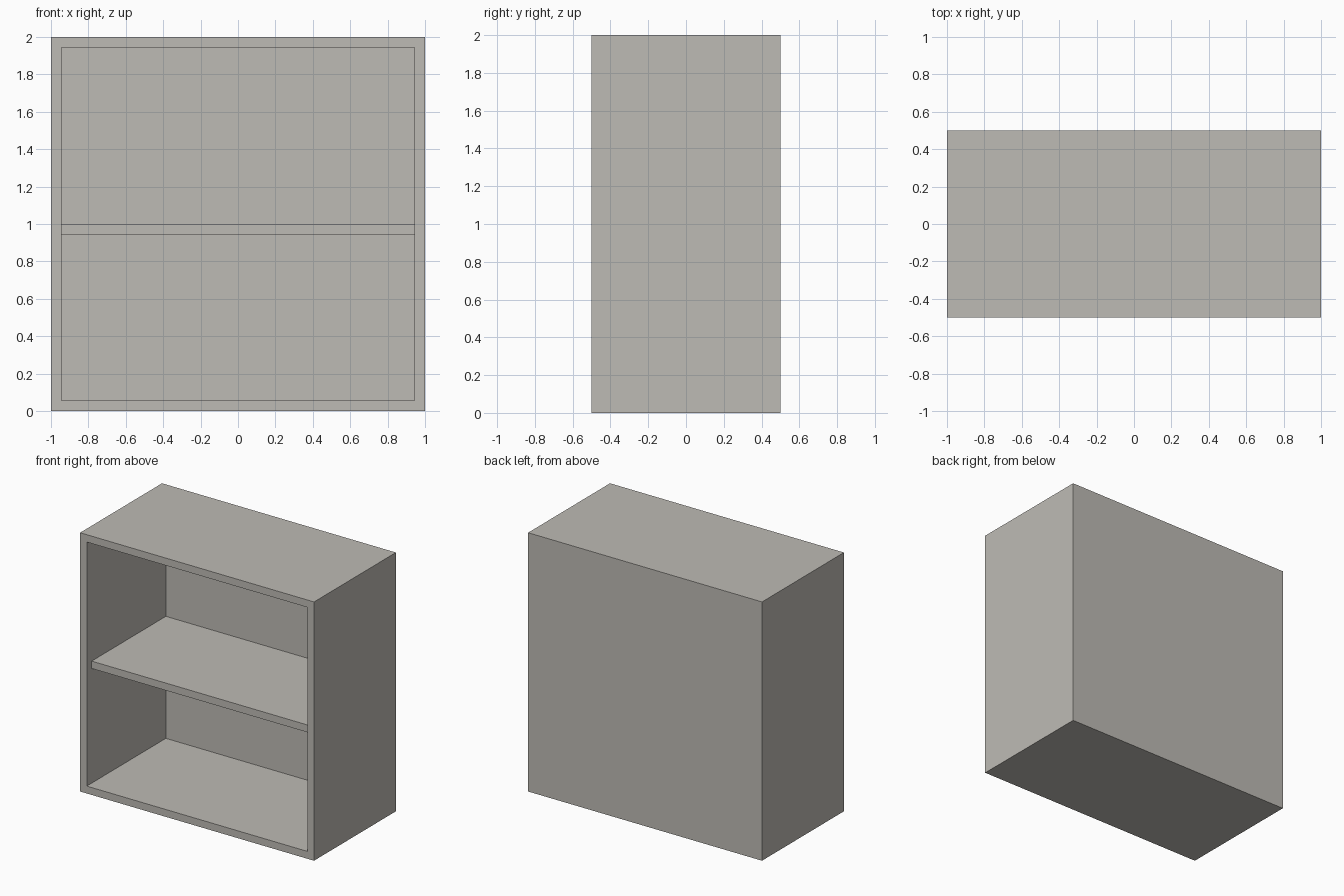
import bpy

cube = bpy.data.objects.get("Cube")
if cube:
    bpy.data.objects.remove(cube, do_unlink=True)

W, D, H = 2.0, 1.0, 2.0   # overall size
T = 0.057                 # panel thickness
BACK = 0.034              # back panel thickness
SETBACK = 0.06            # shelf set back from the front

# Single warm grey finish
grey = bpy.data.materials.new("warm_grey")
grey.use_nodes = True
colour = (0.515, 0.497, 0.462, 1)
grey.diffuse_color = colour
grey.node_tree.nodes["Principled BSDF"].inputs["Base Color"].default_value = colour


def panel(name, low, high):
    """Flat board spanning two opposite corners."""
    centre = [(a + b) / 2 for a, b in zip(low, high)]
    bpy.ops.mesh.primitive_cube_add(size=1, location=centre)
    board = bpy.context.object
    board.name = name
    board.scale = [b - a for a, b in zip(low, high)]
    bpy.ops.object.transform_apply(location=False, rotation=False, scale=True)
    board.data.materials.append(grey)


inner = W / 2 - T
front, rear = -D / 2, D / 2

# Full-height sides
panel("left_side", (inner, front, 0), (W / 2, rear, H))
panel("right_side", (-W / 2, front, 0), (-inner, rear, H))

# Top and bottom between the sides
for name, z in (("bottom_panel", 0), ("top_panel", H - T)):
    panel(name, (-inner, front, z), (inner, rear, z + T))

# Back panel, flush with the rear edges
panel("back_panel", (-inner, rear - BACK, T), (inner, rear, H - T))

# Middle shelf
panel("shelf", (-inner, front + SETBACK, H / 2 - T), (inner, rear - BACK, H / 2))
